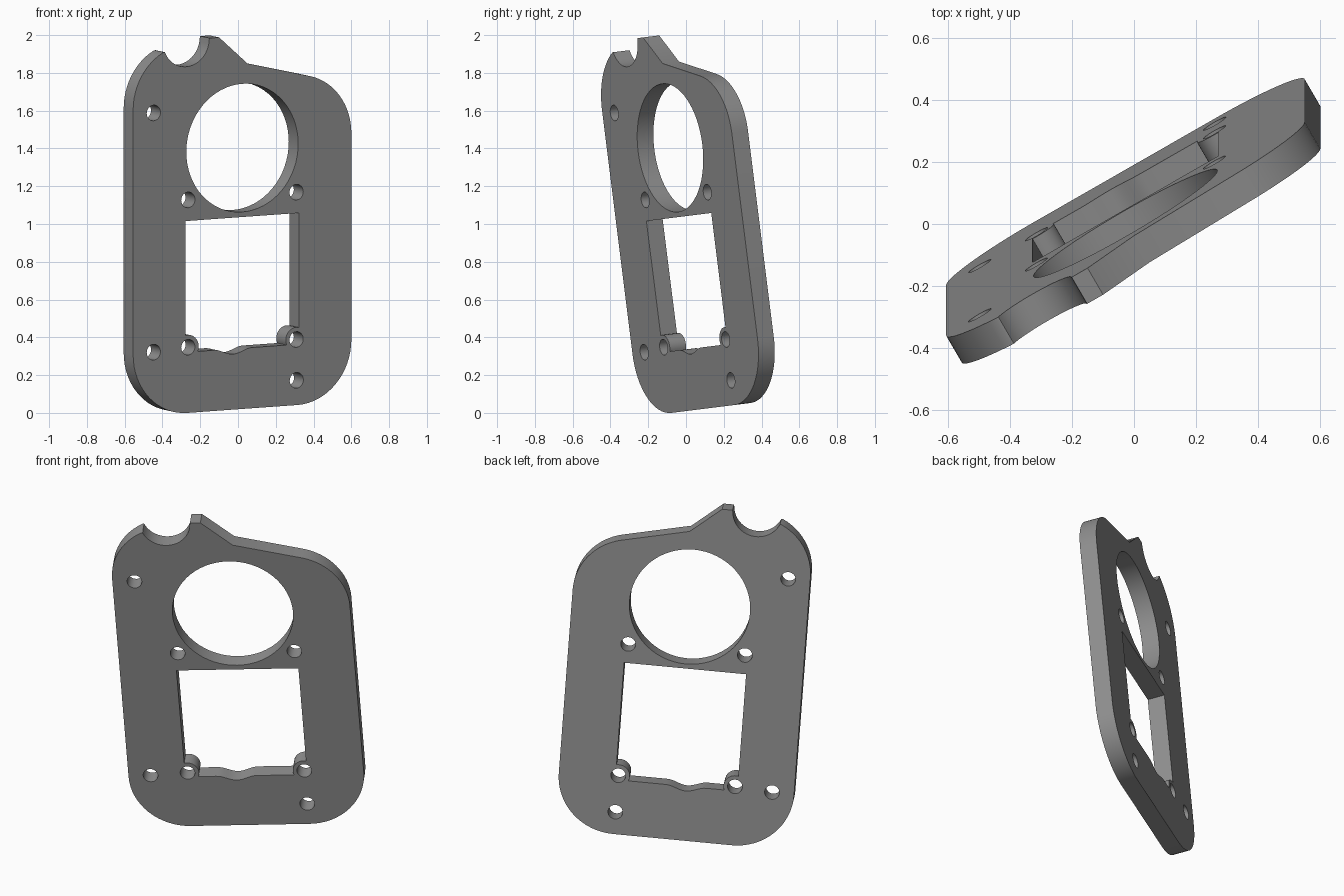
import bpy, bmesh, math
from mathutils import Matrix, Vector

if "Cube" in bpy.data.objects:
    bpy.data.objects.remove(bpy.data.objects["Cube"])

THICK = 0.1


def arc(cx, cy, r, a0, a1, n=16):
    """Points on an arc from angle a0 to a1 in degrees."""
    return [(cx + r * math.cos(math.radians(a0 + (a1 - a0) * i / n)),
             cy + r * math.sin(math.radians(a0 + (a1 - a0) * i / n)))
            for i in range(n + 1)]


def circle(cx, cy, r, n):
    return arc(cx, cy, r, 0, 360, n)[:-1]


# Outer outline, counter-clockwise: rounded corners, sloped top, spike, scoop
W, R, BOTTOM = 0.667, 0.33, 0.024
outline = arc(-W + R, BOTTOM + R, R, 180, 270)
outline += arc(W - R, BOTTOM + R, R, 270, 360)
outline += arc(W - R, 1.453, R, 0, 76.6)
outline += [(0.032, 1.865), (-0.141, 2.015), (-0.200, 2.015)]
outline += arc(-0.343, 2.012, 0.141, -3, -157, 20)
outline += arc(-W + R, 1.66, R, 116, 180, 12)

# Window with a lug in each lower corner and a shallow dip in the sill
SILL, LUG_X, LUG_Y, LUG_R, HALF = 0.348, 0.331, 0.374, 0.065, 0.346
left_lug = arc(-LUG_X, LUG_Y, LUG_R, 103, -23.6, 14)
dip = [(-0.055 + 0.115 * t / 8, SILL - 0.014 * (1 + math.cos(math.pi * t / 8)))
       for t in range(-8, 9)]
right_lug = [(-x, y) for x, y in reversed(left_lug)]
window = [(-HALF, 1.048)] + left_lug + dip + right_lug + [(HALF, 1.048)]

# Large round opening and screw holes
loops = [outline, window, circle(0, 1.417, 0.342, 64)]
for x, y in [(-0.542, 1.637), (-0.542, 0.361), (0.332, 0.156), (-0.331, 1.16),
             (0.331, 1.16), (-LUG_X, LUG_Y), (LUG_X, LUG_Y)]:
    loops.append(circle(x, y, 0.042, 24))

# Filled flat curve extruded to the plate thickness
curve = bpy.data.curves.new("mounting_plate", 'CURVE')
curve.dimensions = '2D'
curve.fill_mode = 'BOTH'
curve.extrude = THICK / 2
for pts in loops:
    spline = curve.splines.new('POLY')
    spline.points.add(len(pts) - 1)
    for p, (x, y) in zip(spline.points, pts):
        p.co = (x, y, 0, 1)
    spline.use_cyclic_u = True
plate = bpy.data.objects.new("mounting_plate", curve)
bpy.context.collection.objects.link(plate)
bpy.context.view_layer.objects.active = plate
plate.select_set(True)
bpy.ops.object.convert(target='MESH')
plate = bpy.context.object

# Turn and lean the plate, then weld the caps to the walls
v = Vector((0, -0.124, 0.992)).normalized()
u = Vector((0.866, 0.496, 0.062)).normalized()
n = u.cross(v).normalized()
place = Matrix((u, v, n)).transposed().to_4x4()
place.translation = Vector((0.0225, 0.092, -0.003)) - n * THICK / 2
bm = bmesh.new()
bm.from_mesh(plate.data)
bmesh.ops.remove_doubles(bm, verts=bm.verts, dist=0.0005)
bmesh.ops.transform(bm, matrix=place, verts=bm.verts)
bmesh.ops.recalc_face_normals(bm, faces=bm.faces)
bm.to_mesh(plate.data)
bm.free()

# Plain grey finish
grey = bpy.data.materials.new("grey")
grey.diffuse_color = (0.27, 0.27, 0.27, 1)
grey.use_nodes = True
grey.node_tree.nodes["Principled BSDF"].inputs["Base Color"].default_value = grey.diffuse_color
plate.data.materials.clear()
plate.data.materials.append(grey)
bpy.ops.object.shade_smooth_by_angle(angle=math.radians(30))
